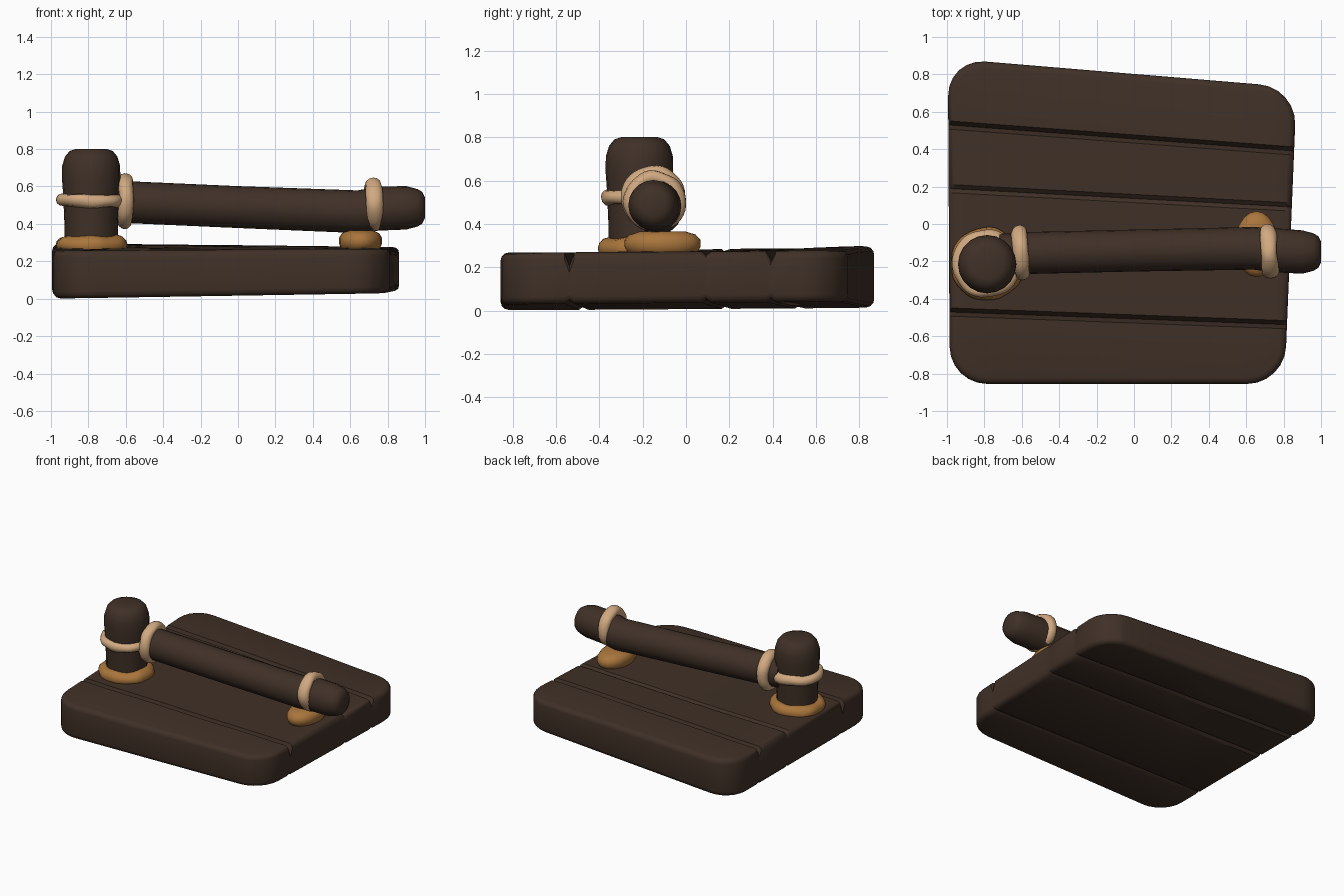
import bpy, bmesh, math
from mathutils import Vector, noise

cube = bpy.data.objects.get("Cube")
if cube:
    bpy.data.objects.remove(cube)


def material(name, rgb):
    mat = bpy.data.materials.new(name)
    mat.use_nodes = True
    mat.diffuse_color = (*rgb, 1)
    mat.node_tree.nodes["Principled BSDF"].inputs["Base Color"].default_value = (*rgb, 1)
    return mat


WOOD = material("dark wood", (0.051, 0.030, 0.020))
ROPE = material("pale rope", (0.64, 0.40, 0.22))
CORD = material("ochre cord", (0.40, 0.18, 0.045))


def finish(bm, name, mat, angle=40):
    bmesh.ops.recalc_face_normals(bm, faces=bm.faces)
    mesh = bpy.data.meshes.new(name)
    bm.to_mesh(mesh)
    bm.free()
    mesh.materials.append(mat)
    obj = bpy.data.objects.new(name, mesh)
    bpy.context.collection.objects.link(obj)
    bpy.ops.object.select_all(action='DESELECT')
    obj.select_set(True)
    bpy.context.view_layer.objects.active = obj
    bpy.ops.object.shade_smooth_by_angle(angle=math.radians(angle))
    return obj


def log(name, sections, axis, mat, stretch=1, sides=20):
    """Loft rings of (centre, radius) facing along axis and cap both ends."""
    bm = bmesh.new()
    turn = Vector(axis).to_track_quat('Z', 'Y')
    rings = []
    for centre, radius in sections:
        ring = []
        for i in range(sides):
            a = math.tau * i / sides
            off = turn @ Vector((radius * math.cos(a), radius * math.sin(a), 0))
            off.y *= stretch
            ring.append(bm.verts.new(Vector(centre) + off))
        rings.append(ring)
    for low, high in zip(rings, rings[1:]):
        for i in range(sides):
            j = (i + 1) % sides
            bm.faces.new((low[i], low[j], high[j], high[i]))
    bm.faces.new(rings[0])
    bm.faces.new(rings[-1])
    return finish(bm, name, mat, 55)


def binding(name, centre, axis, major, minor, mat, flat=1, wobble=0.012):
    """Slightly lumpy ring of rope wound around an axis."""
    bm = bmesh.new()
    turn = Vector(axis).to_track_quat('Z', 'Y')
    around, across = 40, 12
    grid = []
    for i in range(around):
        a = math.tau * i / around
        row = []
        for k in range(across):
            b = math.tau * k / across
            r = major + minor * math.cos(b)
            p = Vector((r * math.cos(a), r * math.sin(a), minor * flat * math.sin(b)))
            p = Vector(centre) + turn @ p
            row.append(bm.verts.new(p + wobble * noise.noise_vector(p * 9)))
        grid.append(row)
    for i in range(around):
        for k in range(across):
            n, m = (i + 1) % around, (k + 1) % across
            bm.faces.new((grid[i][k], grid[n][k], grid[n][m], grid[i][m]))
    return finish(bm, name, mat, 80)


# Plank platform: tapered slab with rounded corners and rim
bm = bmesh.new()
corners = [(-0.985, -0.855), (0.805, -0.855), (0.87, 0.73), (-0.995, 0.885)]
base = bm.faces.new([bm.verts.new((x, y, 0)) for x, y in corners])
new = bmesh.ops.extrude_face_region(bm, geom=[base])["geom"]
bmesh.ops.translate(bm, vec=(0, 0, 0.25), verts=[g for g in new if isinstance(g, bmesh.types.BMVert)])
upright = [e for e in bm.edges if abs(e.verts[0].co.z - e.verts[1].co.z) > 0.1]
bmesh.ops.bevel(bm, geom=upright, offset=0.2, segments=6, profile=0.5, affect='EDGES')
rim = [e for e in bm.edges if abs(e.verts[0].co.z - e.verts[1].co.z) < 0.01]
bmesh.ops.bevel(bm, geom=rim, offset=0.035, segments=3, profile=0.5, affect='EDGES')


def cut(point, normal):
    bmesh.ops.bisect_plane(bm, geom=bm.verts[:] + bm.edges[:] + bm.faces[:], dist=1e-5,
                           plane_co=point, plane_no=normal)


for x in (-0.75, -0.35, 0.1, 0.5, 0.72):
    cut((x, 0, 0), (1, 0, 0))

# Plank seams: y at the left end, y at the right end, depth
seams = [(-0.47, -0.54, 0.06), (0.19, 0.09, 0.02), (0.53, 0.39, 0.045)]
for left, right, depth in seams:
    for shift in (-0.022, 0, 0.022):
        cut((-1, left + shift, 0), (left - right, 1.86, 0))
for left, right, depth in seams:
    for v in bm.verts:
        line = left + (right - left) * (v.co.x + 1) / 1.86
        if abs(v.co.y - line) < 0.004:
            if v.co.z > 0.2:
                v.co.z -= depth
            elif v.co.z < 0.05:
                v.co.z += 0.015

# Warp: back planks stand higher, right end lifts off the ground
for v in bm.verts:
    s, t = (v.co.x + 1) / 1.86, (v.co.y + 0.86) / 1.72
    top = 0.005 + 0.042 * t + 0.012 * s * (1 - t) - 0.02 * s * t
    low = 0.03 * s + 0.012 * t
    h = v.co.z / 0.25
    v.co.z += low * (1 - h) + top * h
    v.co.z += 0.006 * noise.noise(v.co * 3) * h
finish(bm, "plank_platform", WOOD, 35)

# Upright post with a worn, chamfered head
px, py = -0.785, -0.215
log("upright_post", [((px, py, 0.2), 0.14), ((px, py, 0.4), 0.143), ((px, py, 0.56), 0.15),
                     ((px, py, 0.64), 0.156), ((px, py, 0.71), 0.155), ((px, py, 0.76), 0.14),
                     ((px, py, 0.79), 0.115), ((px, py, 0.8), 0.085)], (0, 0, 1), WOOD)

# Leaning crossbar with a blunt free end
log("crossbar", [((-0.72, -0.158, 0.52), 0.105), ((-0.56, -0.155, 0.515), 0.112),
                 ((0, -0.142, 0.49), 0.112), ((0.64, -0.13, 0.465), 0.114),
                 ((0.75, -0.14, 0.482), 0.118), ((0.9, -0.15, 0.486), 0.116),
                 ((0.96, -0.15, 0.486), 0.1), ((0.985, -0.15, 0.486), 0.085),
                 ((1.0, -0.15, 0.486), 0.055)], (1, 0, 0), WOOD)

# Pale rope bindings
binding("post_binding", (-0.79, -0.21, 0.525), (0.03, 0, 1), 0.145, 0.037, ROPE)
binding("crossbar_inner_binding", (-0.605, -0.155, 0.525), (1, 0.06, 0), 0.112, 0.036, ROPE, 1.15)
binding("crossbar_outer_binding", (0.722, -0.145, 0.503), (1, 0.06, 0.03), 0.108, 0.036, ROPE, 1.2)

# Ochre cord coils at the foot of the post and under the crossbar
binding("post_foot_coil", (px, py, 0.287), (0, 0, 1), 0.143, 0.052, CORD, 0.95)
cx, cy = 0.655, -0.108
log("crossbar_support_pad", [((cx, cy, 0.25), 0.08), ((cx, cy, 0.27), 0.105), ((cx, cy, 0.295), 0.115),
                             ((cx, cy, 0.325), 0.115), ((cx, cy, 0.35), 0.1), ((cx, cy, 0.365), 0.07)],
    (0, 0, 1), CORD, stretch=1.53)
